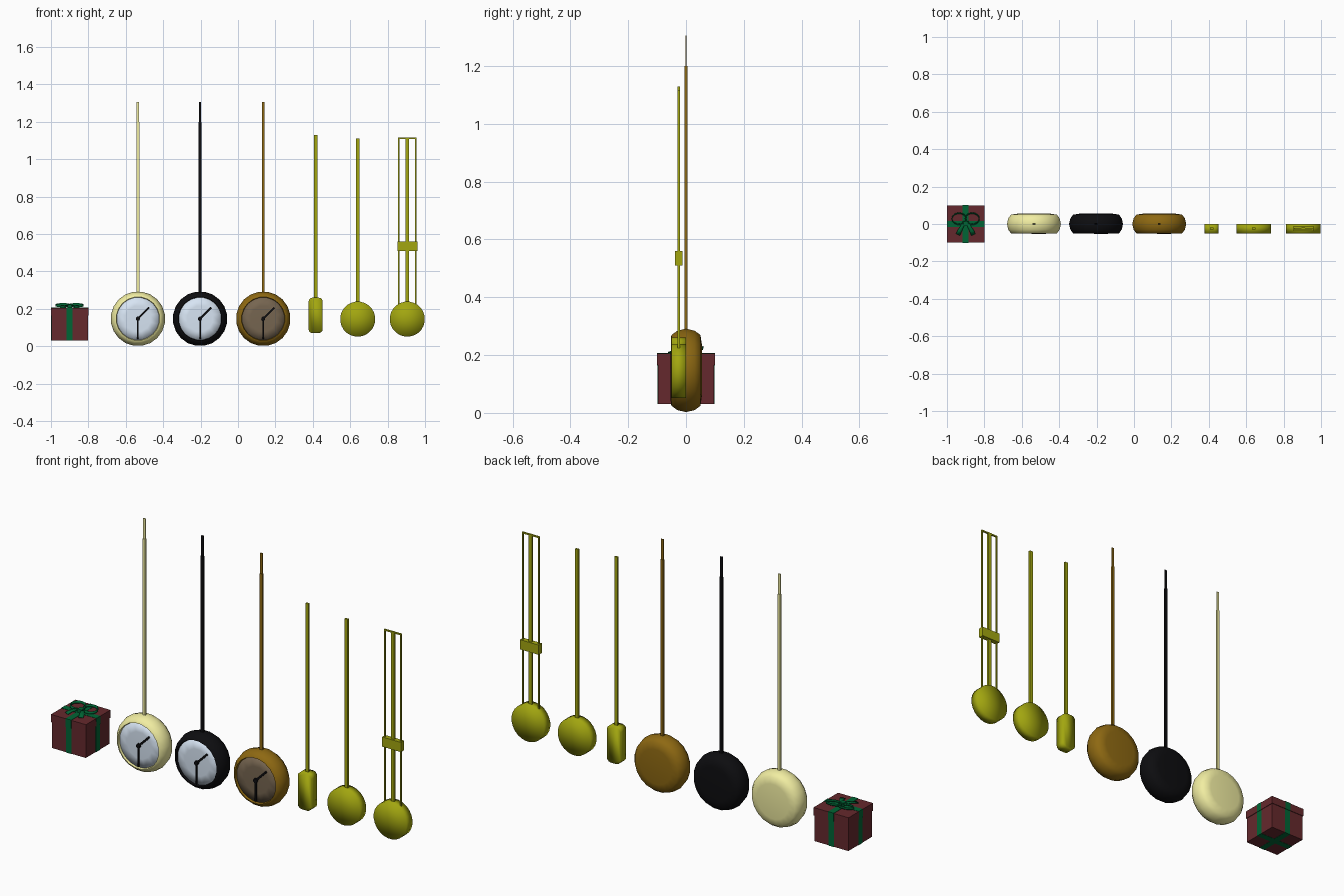
import bpy, bmesh, math
from mathutils import Vector

if "Cube" in bpy.data.objects:
    bpy.data.objects.remove(bpy.data.objects["Cube"])

def material(name, r, g, b):
    m = bpy.data.materials.new(name)
    m.diffuse_color = (r, g, b, 1)
    m.use_nodes = True
    m.node_tree.nodes["Principled BSDF"].inputs["Base Color"].default_value = m.diffuse_color
    return m

RED = material("red_paper", 0.13, 0.022, 0.026)
GREEN = material("green_ribbon", 0.0, 0.13, 0.035)
BRASS = material("brass", 0.36, 0.38, 0.005)
CREAM = material("cream", 0.88, 0.85, 0.36)
BLACK = material("black", 0.004, 0.004, 0.005)
WOOD = material("wood", 0.27, 0.14, 0.006)
DIAL = material("pale_dial", 0.68, 0.78, 0.9)
DUSK = material("brown_dial", 0.18, 0.13, 0.08)

def finish(name, bm, mat, angle=None):
    bmesh.ops.recalc_face_normals(bm, faces=bm.faces)
    me = bpy.data.meshes.new(name)
    bm.to_mesh(me)
    bm.free()
    ob = bpy.data.objects.new(name, me)
    bpy.context.collection.objects.link(ob)
    me.materials.append(mat)
    if angle is not None:
        bpy.ops.object.select_all(action='DESELECT')
        ob.select_set(True)
        bpy.context.view_layer.objects.active = ob
        bpy.ops.object.shade_smooth_by_angle(angle=math.radians(angle))
    return ob

def box(name, x, y, z, mat):
    """Box from (min, max) pairs."""
    bm = bmesh.new()
    bmesh.ops.create_cube(bm, size=1)
    for v in bm.verts:
        v.co = [(a + b) / 2 + c * (b - a) for (a, b), c in zip((x, y, z), v.co)]
    return finish(name, bm, mat)

def lathe(name, profile, sides, cx, cz, mat, angle=180):
    """Turn (radius, y) points around a y-axis through (cx, cz)."""
    bm = bmesh.new()
    rings = []
    for r, y in profile:
        n = sides if r else 1
        rings.append([bm.verts.new((cx + r * math.cos(2 * math.pi * (i + .5) / sides), y,
                                    cz + r * math.sin(2 * math.pi * (i + .5) / sides)))
                      for i in range(n)])
    for a, b in zip(rings, rings[1:]):
        for i in range(sides):
            j = (i + 1) % sides
            bm.faces.new(list(dict.fromkeys([a[i % len(a)], a[j % len(a)],
                                             b[j % len(b)], b[i % len(b)]])))
    return finish(name, bm, mat, angle)

def rod(name, x, y, z0, z1, w, d, mat):
    return box(name, (x - w / 2, x + w / 2), (y - d / 2, y + d / 2), (z0, z1), mat)

# gift box, lid and ribbon bands
GX = -0.9
box("gift_body", (GX - .097, GX + .097), (-.097, .097), (.031, .17), RED)
box("gift_lid", (GX - .1, GX + .1), (-.1, .1), (.165, .205), RED)
for tag, a, b, z in (("body", .0985, .0985, (.03, .165)), ("lid", .101, .101, (.164, .2065))):
    box(tag + "_band_front", (GX - .016, GX + .016), (-a, a), z, GREEN)
    box(tag + "_band_side", (GX - b, GX + b), (-.016, .016), z, GREEN)

# bow: two upright ribbon loops and two tails
def ribbon(name, lower, offset):
    bm = bmesh.new()
    lo = [bm.verts.new(p) for p in lower]
    hi = [bm.verts.new(Vector(p) + Vector(o)) for p, o in zip(lower, offset)]
    for i in range(len(lo) - 1):
        bm.faces.new((lo[i], lo[i + 1], hi[i + 1], hi[i]))
    ob = finish(name, bm, GREEN, 60)
    s = ob.modifiers.new("thickness", 'SOLIDIFY')
    s.thickness, s.offset = .004, 0

for s, side in ((-1, "left"), (1, "right")):
    loop = []
    for i in range(17):
        t = math.pi * (-.75 + i / 8)
        u, v = .038 * math.cos(t), .030 * math.sin(t)
        loop.append((GX + s * (.035 + u), .026 + v, .209 + max(0, .026 + v) * .16))
    ribbon("bow_loop_" + side, loop, [(0, .004, .012)] * 17)
    tail = [(GX + s * x, y, z) for x, y, z in
            ((.002, .01, .213), (.012, -.02, .219), (.022, -.042, .216), (.03, -.062, .209))]
    ribbon("bow_tail_" + side, tail, [(s * .012, .006, 0), (s * .018, .006, 0),
                                      (s * .022, .008, 0), (s * .022, .01, 0)])
box("bow_knot", (GX - .012, GX + .012), (-.012, .014), (.206, .224), GREEN)

# three clock pendulums
def hand(name, cx, cz, angle, length, w):
    ob = box(name, (-w, w), (-.004, .004), (-.012, length), BLACK)
    ob.rotation_euler = (0, angle, 0)
    ob.location = (cx, -.049, cz)

CZ = .147
HALF = [(.09, .055), (.124, .050), (.139, .030), (.146, 0), (.139, -.030), (.124, -.050)]
for tag, cx, mat, dial in (("cream", -.535, CREAM, DIAL), ("black", -.203, BLACK, DIAL),
                           ("wood", .135, WOOD, DUSK)):
    lathe(tag + "_clock_case", [(0, .055)] + HALF + [(.117, -.052), (.113, -.036), (0, -.036)],
          20, cx, CZ, mat, 50)
    lathe(tag + "_clock_dial", [(0, -.035), (.117, -.035), (.117, -.041), (.07, -.043), (0, -.044)],
          12, cx, CZ, dial)
    hand(tag + "_hour_hand", cx, CZ, math.pi / 4, .085, .005)
    hand(tag + "_minute_hand", cx, CZ, math.pi, .108, .004)
    lathe(tag + "_hand_hub", [(0, -.044), (.011, -.044), (.011, -.054), (0, -.054)],
          10, cx, CZ, BLACK, 40)
    rod(tag + "_clock_rod", cx, 0, .285, 1.2, .015, .010, mat)
    rod(tag + "_rod_tip", cx, 0, 1.2, 1.305, .013, .004, mat)

# pendulum with a rounded bar weight
bm = bmesh.new()
bmesh.ops.create_cube(bm, size=1)
for v in bm.verts:
    v.co = (.415 + v.co.x * .076, -.025 + v.co.y * .05, .165 + v.co.z * .19)
edges = [e for e in bm.edges if abs(e.verts[0].co.y - e.verts[1].co.y) > .01]
bmesh.ops.bevel(bm, geom=edges, offset=.022, segments=3, profile=.5, affect='EDGES')
finish("bar_weight", bm, BRASS, 180)
rod("bar_pendulum_rod", .415, -.025, .25, 1.13, .018, .010, BRASS)

# two pendulums with disc weights
for tag, x, top in (("plain", .64, 1.11), ("frame", .905, 1.115)):
    lathe(tag + "_disc_weight", [(0, 0), (.094, 0), (.094, -.05), (0, -.05)],
          24, x, .145, BRASS, 180)
    rod(tag + "_pendulum_rod", x, -.025, .23, top, .018, .010, BRASS)

# side wires, top bar and slider of the framed pendulum
for s, side in ((-1, "left"), (1, "right")):
    rod(side + "_frame_wire", .905 + s * .046, -.025, .21, 1.115, .007, .008, BRASS)
rod("frame_top_bar", .905, -.025, 1.108, 1.115, .099, .008, BRASS)
rod("frame_slider", .905, -.025, .51, .56, .107, .026, BRASS)
